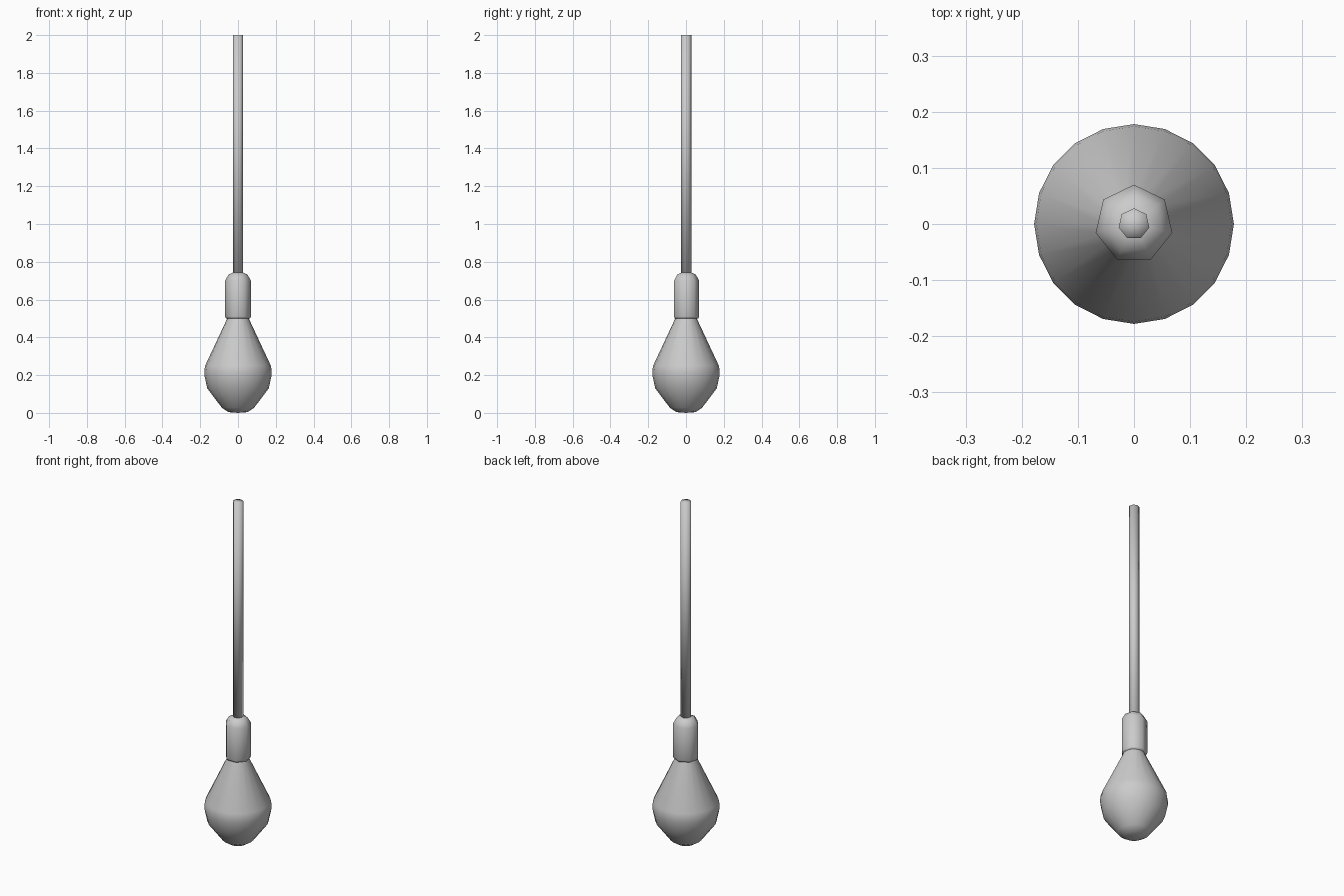
import bpy, bmesh
from math import sin, cos, pi

if "Cube" in bpy.data.objects:
    bpy.data.objects.remove(bpy.data.objects["Cube"])


def lathe(name, profile, sides):
    """Revolve (radius, z) points around z; radius 0 makes a pole. First corner on +y."""
    bm = bmesh.new()
    rings = []
    for r, z in profile:
        if r == 0:
            rings.append([bm.verts.new((0, 0, z))] * sides)
        else:
            rings.append([bm.verts.new((r * sin(-2 * pi * i / sides),
                                        r * cos(-2 * pi * i / sides), z))
                          for i in range(sides)])
    for low, high in zip(rings, rings[1:]):
        for i in range(sides):
            j = (i + 1) % sides
            corners = list(dict.fromkeys((low[i], low[j], high[j], high[i])))
            bm.faces.new(corners)
    bmesh.ops.recalc_face_normals(bm, faces=bm.faces[:])
    mesh = bpy.data.meshes.new(name)
    bm.to_mesh(mesh)
    bm.free()
    mesh.shade_smooth()
    obj = bpy.data.objects.new(name, mesh)
    bpy.context.collection.objects.link(obj)
    return obj


# Glass bulb, neck tucked into the socket
lathe("bulb", [(0, 0), (0.05, 0.004), (0.085, 0.027), (0.163, 0.13),
               (0.178, 0.2), (0.178, 0.225), (0.174, 0.25),
               (0.057, 0.5), (0.052, 0.52), (0, 0.52)], 20)

# Seven-sided socket with a rounded shoulder
lathe("socket", [(0, 0.5), (0.066, 0.5), (0.07, 0.51), (0.07, 0.7),
                 (0.052, 0.732), (0.028, 0.743), (0, 0.743)], 7)

# Seven-sided hanging cord
lathe("cord", [(0, 0.735), (0.028, 0.735), (0.028, 2.0), (0, 2.0)], 7)
